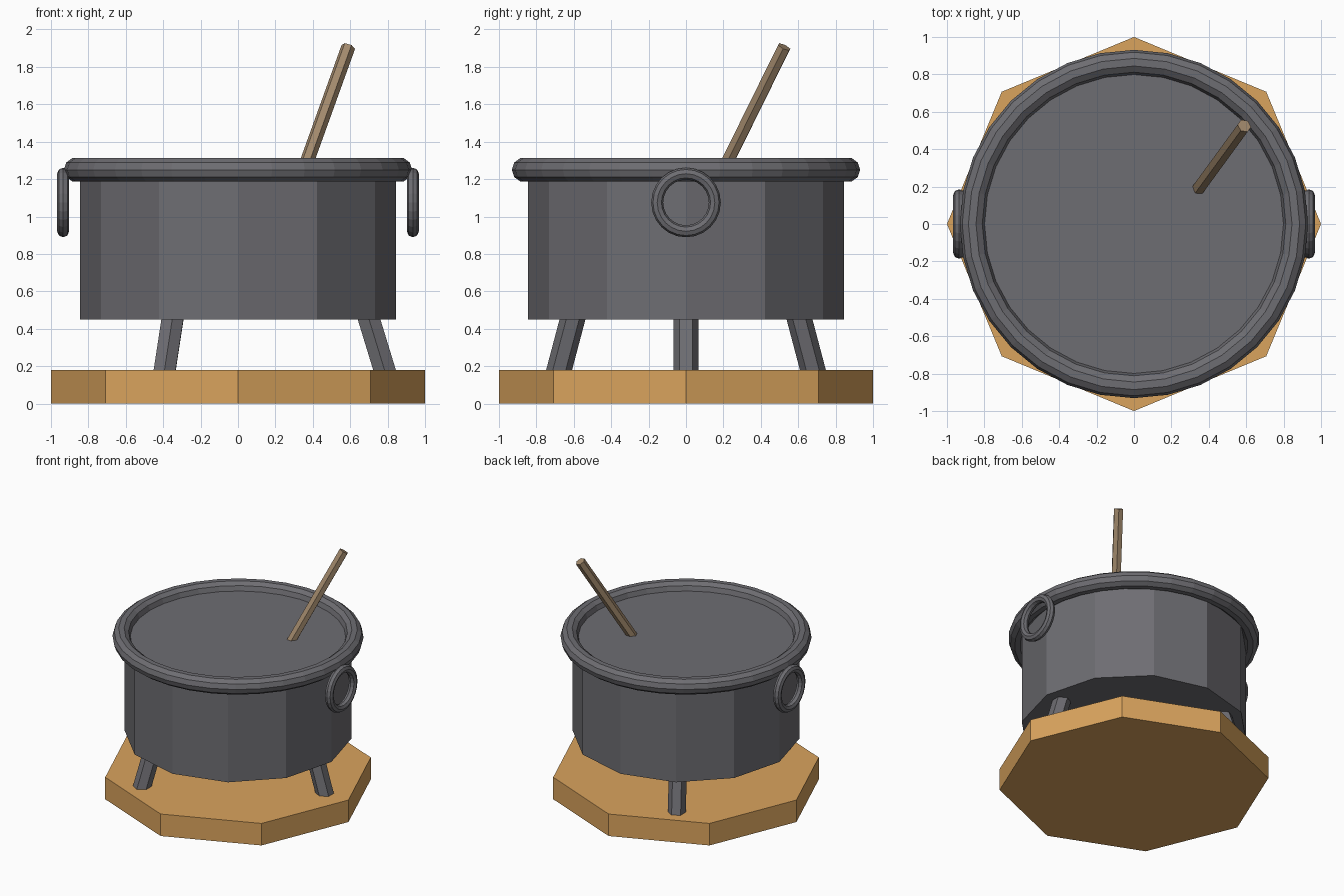
import bpy
from math import radians, cos, sin, pi
from mathutils import Vector

if "Cube" in bpy.data.objects:
    bpy.data.objects.remove(bpy.data.objects["Cube"])


def material(name, rgb):
    mat = bpy.data.materials.new(name)
    mat.diffuse_color = (*rgb, 1)
    mat.use_nodes = True
    mat.node_tree.nodes["Principled BSDF"].inputs["Base Color"].default_value = mat.diffuse_color
    return mat


iron = material("dark_iron", (0.155, 0.153, 0.168))
plank = material("base_wood", (0.70, 0.37, 0.11))
stick = material("spoon_wood", (0.36, 0.25, 0.15))


def finish(name, mat):
    obj = bpy.context.object
    obj.name = name
    obj.data.materials.append(mat)
    return obj


def prism(name, sides, radius, depth, loc, mat, rot=(0, 0, 0)):
    bpy.ops.mesh.primitive_cylinder_add(vertices=sides, radius=radius, depth=depth,
                                        location=loc, rotation=rot)
    return finish(name, mat)


def ring(name, major, minor, segs, minor_segs, loc, mat, rot=(0, 0, 0)):
    bpy.ops.mesh.primitive_torus_add(major_radius=major, minor_radius=minor,
                                     major_segments=segs, minor_segments=minor_segs,
                                     location=loc, rotation=rot)
    return finish(name, mat)


# Octagonal wooden base
prism("base", 8, 1.0, 0.18, (0, 0, 0.09), plank)

# Twelve-sided pot, filled to the middle of its rim
prism("pot_body", 12, 0.845, 0.80, (0, 0, 0.85), iron)
ring("pot_rim", 0.865, 0.066, 32, 10, (0, 0, 1.25), iron)

# Three splayed hexagonal legs
for i in range(3):
    a = i * 2 * pi / 3
    prism(f"leg_{i + 1}", 6, 0.067, 0.36, (0.742 * cos(a), 0.742 * sin(a), 0.315),
          iron, (0, radians(-17), a))

# Ring handles on both sides
for side, x in (("left", -0.935), ("right", 0.935)):
    ring(f"{side}_handle", 0.154, 0.032, 24, 8, (x, 0, 1.075), iron, (0, pi / 2, 0))

# Leaning stirring stick
bottom, top = Vector((0.335, 0.176, 1.20)), Vector((0.59, 0.525, 1.907))
axis = top - bottom
prism("stirring_stick", 6, 0.038, axis.length, (bottom + top) / 2, stick,
      axis.to_track_quat('Z', 'Y').to_euler())
